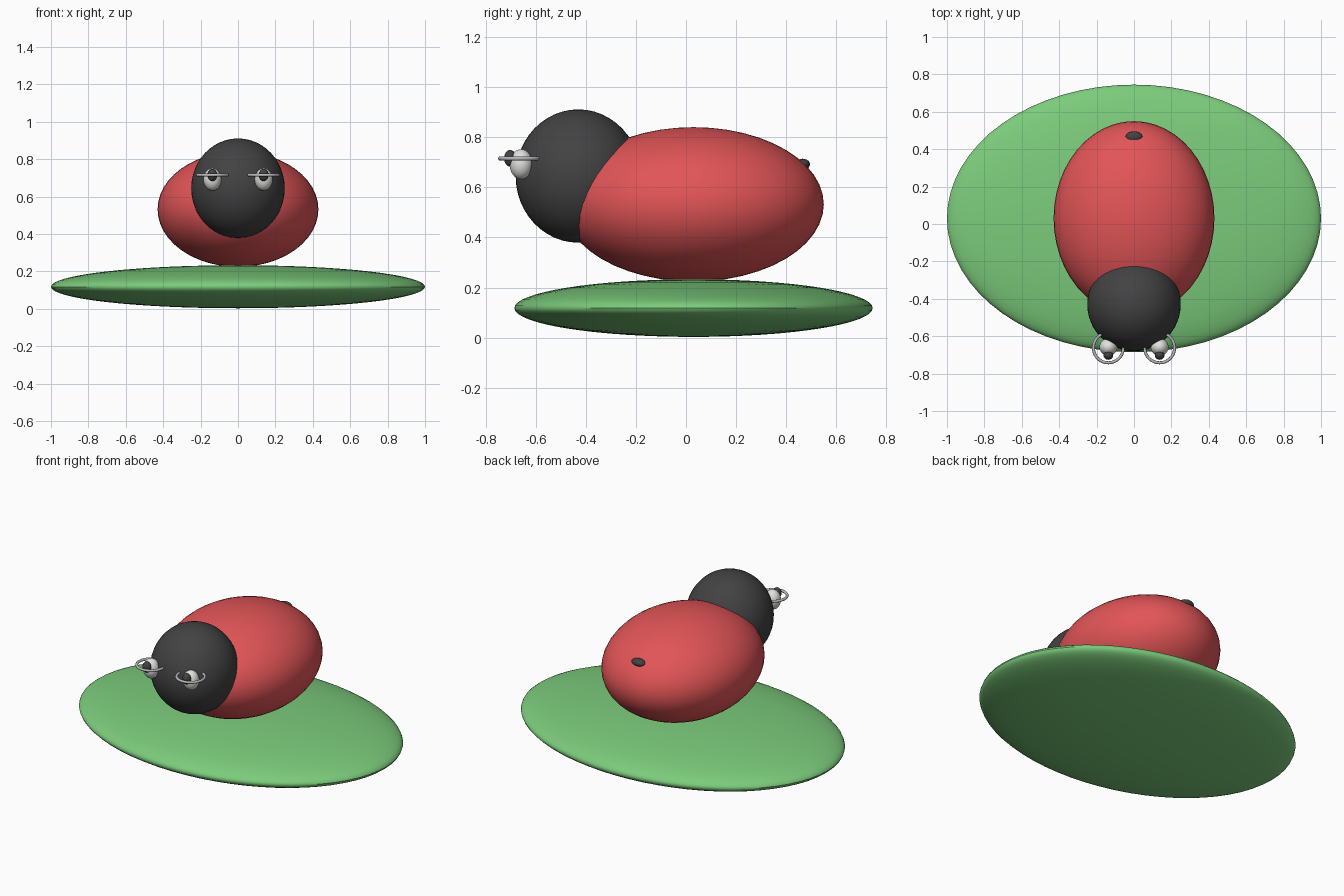
import bpy
import math

cube = bpy.data.objects.get("Cube")
if cube:
    bpy.data.objects.remove(cube, do_unlink=True)


def material(name, r, g, b):
    mat = bpy.data.materials.new(name)
    mat.use_nodes = True
    mat.diffuse_color = (r, g, b, 1)
    mat.node_tree.nodes["Principled BSDF"].inputs["Base Color"].default_value = (r, g, b, 1)
    return mat


green = material("leaf green", 0.2, 0.6, 0.2)
red = material("shell red", 0.76, 0.09, 0.095)
black = material("soft black", 0.055, 0.055, 0.055)
white = material("eye white", 0.75, 0.75, 0.73)
silver = material("ring silver", 0.48, 0.48, 0.52)


def finish(name, mat):
    obj = bpy.context.object
    obj.name = name
    obj.data.materials.append(mat)
    bpy.ops.object.transform_apply(location=False, rotation=False, scale=True)
    bpy.ops.object.shade_smooth_by_angle(angle=math.radians(40))
    return obj


def ellipsoid(name, centre, radii, mat, segments=48):
    bpy.ops.mesh.primitive_uv_sphere_add(
        segments=segments, ring_count=segments // 2, radius=1, location=centre)
    bpy.context.object.scale = radii
    return finish(name, mat)


# Leaf base, body and head
ellipsoid("leaf", (0, 0.03, 0.118), (1, 0.715, 0.115), green, 64)
ellipsoid("body", (0, 0.03, 0.532), (0.43, 0.52, 0.308), red)
ellipsoid("head", (0, -0.43, 0.645), (0.25, 0.25, 0.266), black)

# Spot near the tail
ellipsoid("tail_spot", (0, 0.465, 0.692), (0.045, 0.03, 0.022), black, 32)

# Eyes, pupils and the rings around them
for side, x in (("left", 0.137), ("right", -0.137)):
    ellipsoid(side + "_eye", (x, -0.658, 0.692), (0.048, 0.046, 0.06), white, 32)
    ellipsoid(side + "_pupil", (x, -0.702, 0.716), (0.026, 0.024, 0.033), black, 24)
    bpy.ops.mesh.primitive_torus_add(
        location=(x, -0.662, 0.715), major_radius=0.08, minor_radius=0.008,
        major_segments=48, minor_segments=12)
    finish(side + "_eye_ring", silver)
